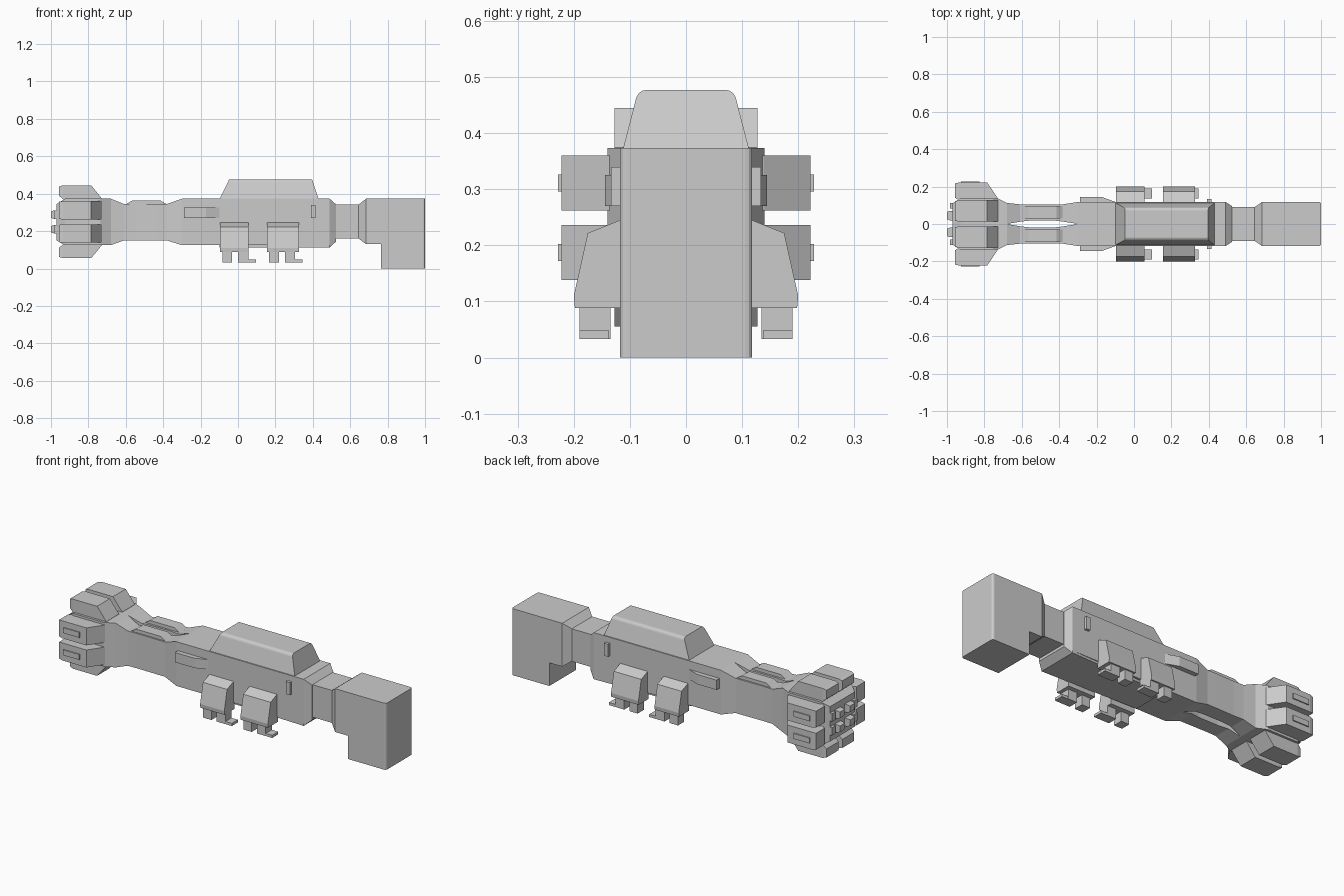
import bpy, bmesh
from mathutils import Vector

if "Cube" in bpy.data.objects:
    bpy.data.objects.remove(bpy.data.objects["Cube"])


def finish(name, bm):
    bmesh.ops.recalc_face_normals(bm, faces=bm.faces)
    me = bpy.data.meshes.new(name)
    bm.to_mesh(me)
    bm.free()
    ob = bpy.data.objects.new(name, me)
    bpy.context.collection.objects.link(ob)
    return ob


def loft(name, stations, sy=1):
    """Rectangular sections (x, y0, y1, z0, z1) joined along x."""
    bm = bmesh.new()
    rings = []
    for x, y0, y1, z0, z1 in stations:
        rings.append([bm.verts.new((x, sy * y, z)) for y, z in
                      ((y0, z0), (y1, z0), (y1, z1), (y0, z1))])
    for a, b in zip(rings, rings[1:]):
        for i in range(4):
            j = (i + 1) % 4
            bm.faces.new((a[i], a[j], b[j], b[i]))
    bm.faces.new(rings[0])
    bm.faces.new(rings[-1])
    return finish(name, bm)


def box(name, x0, x1, y0, y1, z0, z1, sy=1):
    return loft(name, [(x0, y0, y1, z0, z1), (x1, y0, y1, z0, z1)], sy)


def prism(name, pts, axis, a, b, sy=1):
    """Extrude an (x,z) profile along y, or a (y,z) profile along x."""
    bm = bmesh.new()

    def place(p, t):
        return (p[0], sy * t, p[1]) if axis == 'Y' else (t, sy * p[0], p[1])
    f = bm.faces.new([bm.verts.new(place(p, a)) for p in pts])
    ext = bmesh.ops.extrude_face_region(bm, geom=[f])
    offset = Vector(place((0, 0), b)) - Vector(place((0, 0), a))
    bmesh.ops.translate(bm, vec=offset,
                        verts=[v for v in ext['geom'] if isinstance(v, bmesh.types.BMVert)])
    return finish(name, bm)


def bevel_edges(ob, test, width, segments=3):
    bm = bmesh.new()
    bm.from_mesh(ob.data)
    edges = [e for e in bm.edges if test(*[v.co for v in e.verts])]
    bmesh.ops.bevel(bm, geom=edges, offset=width, segments=segments,
                    profile=0.5, affect='EDGES')
    bm.to_mesh(ob.data)
    bm.free()


# L-shaped head block with softened upright front edges
head = prism("head", [(.685, .13), (.765, .13), (.765, 0), (1, 0), (1, .373), (.685, .373)],
             'Y', -.118, .118)
bevel_edges(head, lambda a, b: a.x > .99 and b.x > .99 and abs(a.y - b.y) < .01, .012)

# Neck flaring into head and hull
loft("neck", [(.49, -.118, .118, .112, .373), (.525, -.095, .095, .145, .342),
              (.525, -.09, .09, .16, .342), (.645, -.09, .09, .16, .342),
              (.685, -.118, .118, .13, .373)])

# Main hull and belly plate
hull = box("main_hull", -.3, .49, -.118, .118, .125, .373)
loft("belly_plate", [(-.1, -.1, .1, .112, .13), (.49, -.118, .118, .112, .13)])

# Raised cabin with rounded top edges
bm = bmesh.new()
low = [bm.verts.new((x, y, .373)) for x, y in ((-.098, -.112), (.43, -.112), (.43, .112), (-.098, .112))]
top = [bm.verts.new((x, y, .477)) for x, y in ((-.047, -.085), (.396, -.085), (.396, .085), (-.047, .085))]
bm.faces.new(low)
bm.faces.new(top)
for i in range(4):
    j = (i + 1) % 4
    bm.faces.new((low[i], low[j], top[j], top[i]))
cabin = finish("cabin", bm)
bevel_edges(cabin, lambda a, b: a.z > .47 and b.z > .47 and abs(a.y - b.y) < .01, .014)

for s in (1, -1):
    # Waist arm, parted along the middle by a slit
    loft("waist_arm", [(-.3, 0, .118, .125, .373), (-.38, .013, .105, .15, .345),
                       (-.43, .019, .105, .15, .345), (-.55, .019, .103, .15, .345),
                       (-.61, .012, .105, .15, .345), (-.68, 0, .113, .125, .373)], s)
    # Raised ridge on the waist
    prism("waist_ridge", [(-.6, .343), (-.565, .364), (-.415, .364), (-.38, .343)],
          'Y', .03, .096, s)
    # Side blister
    bm_pts = [(-.29, .10, .144, .27, .325), (-.17, .10, .144, .27, .325), (-.1, .10, .118, .27, .325)]
    loft("side_blister", bm_pts, s)
    # Small hatch bar
    box("hatch_bar", .39, .415, .11, .134, .27, .34, s)

    # Landing thruster housings and their feet
    for x0, x1 in ((-.095, .055), (.155, .325)):
        prism("thruster_housing", [(.11, .248), (.175, .222), (.2, .11), (.198, .088), (.11, .088)],
              'X', x0, x1, s)
        box("rear_foot", x0 + .012, x0 + .063, .135, .19, .033, .095, s)
        xf = x1 - .055 if x0 < 0 else x1 - .075
        box("front_foot", xf, xf + .055, .135, .19, .033, .095, s)
        box("foot_toe", xf + .05, xf + .095, .137, .19, .033, .048, s)

    # Engine pods: two on the side, one above and one below per half
    for z0, z1 in ((.262, .36), (.138, .236)):
        loft("side_pod", [(-.958, .142, .217, z0 + .003, z1 - .003),
                          (-.935, .125, .222, z0, z1), (-.785, .12, .222, z0, z1),
                          (-.728, .12, .138, z0, z1)], s)
        box("pod_strip", -.925, -.825, .21, .228, z0 + .034, z1 - .034, s)
    loft("top_pod", [(-.958, .016, .122, .39, .438), (-.935, .014, .127, .37, .445),
                     (-.785, .014, .127, .37, .445), (-.728, .014, .127, .365, .374)], s)
    loft("bottom_pod", [(-.958, .016, .122, .062, .11), (-.935, .014, .127, .055, .13),
                        (-.785, .014, .127, .055, .13), (-.728, .014, .127, .124, .135)], s)

    # Exhaust nozzles
    for z in (.21, .288):
        loft("exhaust_nozzle", [(-.95, .02, .07, z - .022, z + .022),
                                (-.985, .02, .07, z - .022, z + .022),
                                (-1, .026, .064, z - .017, z + .017)], s)
        box("exhaust_block", -.985, -.93, .082, .112, z - .022, z + .022, s)

# Engine core that carries the pods
loft("engine_core", [(-.68, -.113, .113, .125, .373), (-.735, -.14, .14, .125, .373),
                     (-.925, -.14, .14, .125, .373), (-.97, -.11, .11, .15, .345)])
